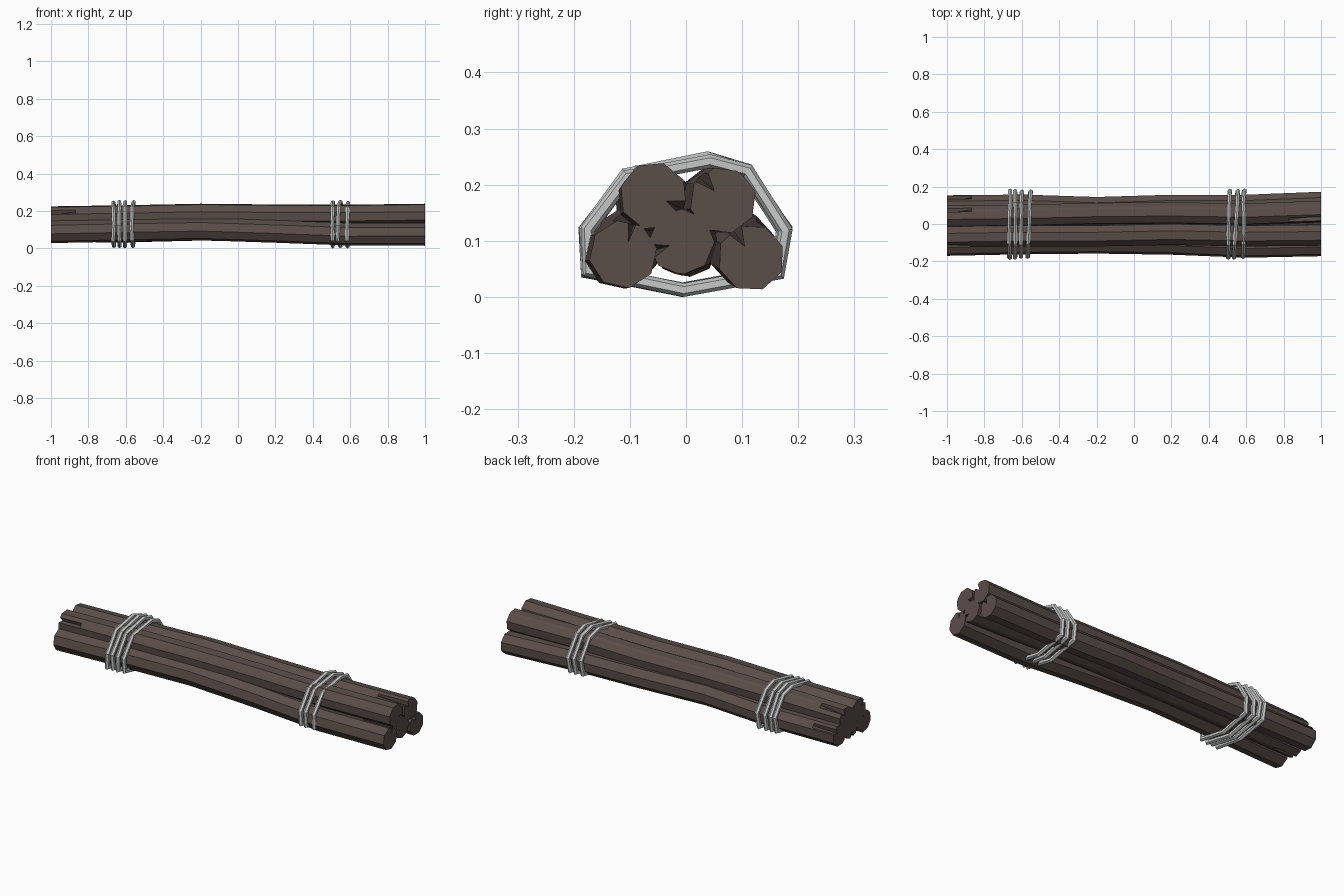
import bpy, bmesh, math, random
from mathutils import Vector

if "Cube" in bpy.data.objects:
    bpy.data.objects.remove(bpy.data.objects["Cube"])

random.seed(4)


def material(name, rgb):
    m = bpy.data.materials.new(name)
    m.diffuse_color = (*rgb, 1)
    m.use_nodes = True
    m.node_tree.nodes["Principled BSDF"].inputs["Base Color"].default_value = m.diffuse_color
    return m


WOOD = material("dark brown wood", (0.102, 0.075, 0.066))
ROPE = material("pale grey cord", (0.56, 0.58, 0.57))


def finish(name, bm, mat):
    bmesh.ops.recalc_face_normals(bm, faces=bm.faces)
    mesh = bpy.data.meshes.new(name)
    bm.to_mesh(mesh)
    bm.free()
    mesh.materials.append(mat)
    bpy.context.collection.objects.link(bpy.data.objects.new(name, mesh))


def bridge(bm, a, b):
    n = len(a)
    for i in range(n):
        bm.faces.new((a[i], a[(i + 1) % n], b[(i + 1) % n], b[i]))


KNOTS = [-1, -0.6, -0.2, 0.2, 0.6, 1]


def centre_at(path, x):
    for i in range(5):
        if x <= KNOTS[i + 1]:
            t = (x - KNOTS[i]) / (KNOTS[i + 1] - KNOTS[i])
            return [p + (q - p) * t for p, q in zip(path[i], path[i + 1])]


def log(name, path, radius, rot, left_crack, right_crack):
    """Eight-sided bent log with a wedge-shaped crack in each end."""
    step = 45
    cracks = (left_crack, right_crack)
    angles = {}
    for i in range(8):
        a = (rot + i * step) % 360
        if all(abs((a - c + 180) % 360 - 180) > 16 for c in cracks):
            angles[a] = None
    for c in cracks:
        angles[(c - 13) % 360] = None
        angles[(c + 13) % 360] = None
        angles[c % 360] = c
    bm = bmesh.new()
    rings = []
    for x in (-1, -0.87, -0.6, -0.2, 0.2, 0.6, 0.83, 1):
        cy, cz = centre_at(path, x)
        ring = []
        for a in sorted(angles):
            local = math.radians((a - rot) % step - step / 2)
            r = radius * math.cos(math.pi / 8) / math.cos(local)
            if (x == -1 and angles[a] == left_crack) or (x == 1 and angles[a] == right_crack):
                r *= 0.42
            t = math.radians(a)
            ring.append(bm.verts.new((x, cy + r * math.cos(t), cz + r * math.sin(t))))
        rings.append(ring)
    for a, b in zip(rings, rings[1:]):
        bridge(bm, a, b)
    bm.faces.new(rings[0])
    bm.faces.new(rings[-1])
    finish(name, bm, WOOD)


# Five logs: (y, z) of the centre line from left end to right end
log("lower_front_log", [(-.110, .088), (-.102, .096), (-.098, .103), (-.104, .090), (-.120, .075), (-.112, .076)],
    0.061, 10, 80, 68)
log("upper_front_log", [(-.068, .166), (-.062, .172), (-.062, .180), (-.054, .176), (-.062, .175), (-.058, .180)],
    0.061, 28, 152, -22)
log("upper_back_log", [(.040, .162), (.045, .170), (.055, .176), (.058, .170), (.052, .172), (.066, .172)],
    0.060, 15, 52, 132)
log("lower_back_log", [(.097, .090), (.101, .088), (.088, .098), (.100, .090), (.100, .080), (.116, .070)],
    0.060, 20, 38, 120)
log("middle_log", [(.000, .092), (.002, .098), (-.004, .108), (.004, .106), (.000, .100), (-.008, .098)],
    0.059, 0, 262, 197)

# Cord bands: angular loops of six-sided tube (y, z of the tube centre)
LOOP = [(-.173, .047), (-.177, .122), (-.105, .217), (.040, .246),
        (.107, .225), (.175, .122), (.163, .047), (-.005, .0135)]


def cord_loop(bm, x0, lean, r=0.012):
    pts = []
    for y, z in LOOP:
        jy, jz, jx = (random.uniform(-.003, .003) for _ in range(3))
        z = z + jz if z > .03 else z + abs(jz) * 0.5
        pts.append(Vector((x0 + jx + lean * y, y + jy, z)))
    n = len(pts)
    rings = []
    for i, p in enumerate(pts):
        d0 = (p - pts[i - 1]).normalized()
        d1 = (pts[(i + 1) % n] - p).normalized()
        out = (d0 + d1).normalized().cross(Vector((1, 0, 0))).normalized()
        if out.dot(p - Vector((x0, 0, .12))) < 0:
            out = -out
        miter = 1 / max(0.75, math.cos(d0.angle(d1) / 2))
        rings.append([bm.verts.new(p + out * r * miter * math.sin(k * math.pi / 3 + math.pi / 6)
                                   + Vector((r * math.cos(k * math.pi / 3 + math.pi / 6), 0, 0)))
                      for k in range(6)])
    for i in range(n):
        bridge(bm, rings[i], rings[(i + 1) % n])


for name, xs in (("left_cord_band", (-.665, -.635, -.602, -.561)),
                 ("right_cord_band", (.508, .545, .585))):
    bm = bmesh.new()
    for x in xs:
        cord_loop(bm, x, random.uniform(-.01, .06))
    low = min(v.co.z for v in bm.verts)
    for v in bm.verts:
        v.co.z -= low
    finish(name, bm, ROPE)
